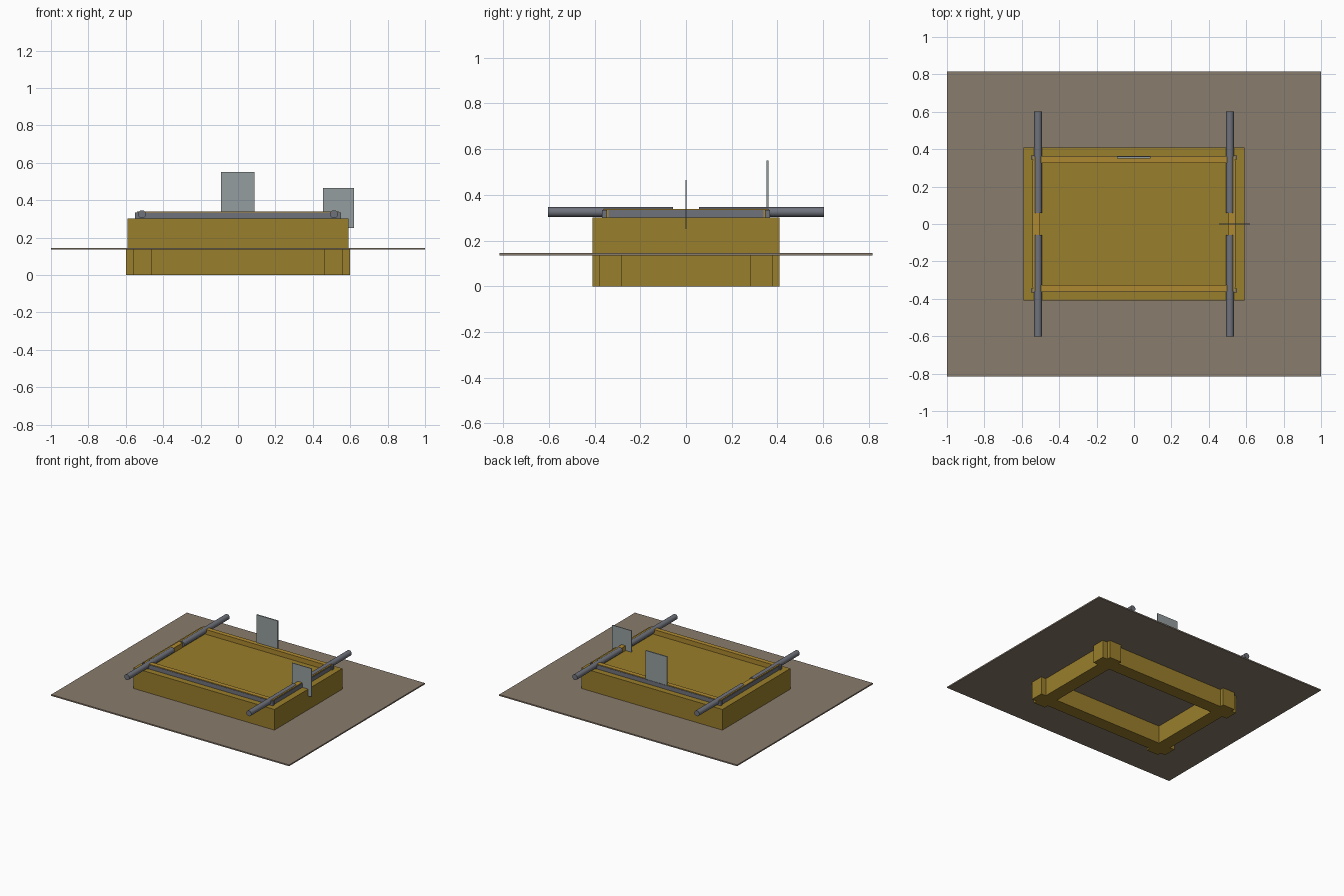
import bpy, math

if "Cube" in bpy.data.objects:
    bpy.data.objects.remove(bpy.data.objects["Cube"])


def material(name, color):
    m = bpy.data.materials.new(name)
    m.diffuse_color = (*color, 1)
    m.use_nodes = True
    m.node_tree.nodes["Principled BSDF"].inputs["Base Color"].default_value = m.diffuse_color
    return m


wood = material("wood", (0.32, 0.21, 0.025))
light_wood = material("light_wood", (0.42, 0.25, 0.03))
board = material("board", (0.25, 0.2, 0.15))
steel = material("steel", (0.16, 0.17, 0.2))
sheet = material("sheet", (0.3, 0.34, 0.35))


def box(name, x, y, z, mat):
    """Box from (min, max) pairs."""
    bpy.ops.mesh.primitive_cube_add(
        size=1, location=[(a + b) / 2 for a, b in (x, y, z)])
    ob = bpy.context.object
    ob.name = name
    ob.scale = [b - a for a, b in (x, y, z)]
    bpy.ops.object.transform_apply(location=False, rotation=False, scale=True)
    ob.data.materials.append(mat)
    return ob


def span(s, a, b):
    return tuple(sorted((s * a, s * b)))


# ground frame of crossing beams whose ends stick out at the corners
for s in (-1, 1):
    box("long_beam", (-0.6, 0.6), span(s, 0.28, 0.38), (0, 0.135), wood)
    box("short_beam", span(s, 0.46, 0.56), (-0.41, 0.41), (0, 0.135), wood)

# wide flat board and the body on top of it
box("base_board", (-1, 1), (-0.815, 0.815), (0.135, 0.145), board)
box("body", (-0.592, 0.592), (-0.408, 0.408), (0.145, 0.302), wood)

# raised rails with thin metal facing outside
for s in (-1, 1):
    box("long_rail", (-0.54, 0.54), span(s, 0.325, 0.36), (0.302, 0.338), light_wood)
    box("side_rail", span(s, 0.505, 0.54), (-0.325, 0.325), (0.302, 0.338), light_wood)
    box("long_facing", (-0.5, 0.5), span(s, 0.36, 0.363), (0.302, 0.333), steel)
    box("side_facing", span(s, 0.54, 0.543), (-0.34, 0.34), (0.302, 0.333), steel)

# corner brackets and carrying rods
for sx in (-1, 1):
    for sy in (-1, 1):
        box("bracket_front", span(sx, 0.5, 0.55), span(sy, 0.36, 0.367), (0.302, 0.333), steel)
        box("bracket_side", span(sx, 0.54, 0.55), span(sy, 0.345, 0.36), (0.302, 0.333), steel)
        bpy.ops.mesh.primitive_cylinder_add(
            vertices=24, radius=0.021, depth=0.545,
            location=(sx * 0.513, sy * 0.33, 0.325), rotation=(math.pi / 2, 0, 0))
        rod = bpy.context.object
        rod.name = "carrying_rod"
        rod.data.materials.append(steel)
        bpy.ops.object.shade_smooth_by_angle()

# upright thin sheets
box("back_sheet", (-0.092, 0.088), (0.351, 0.36), (0.332, 0.55), sheet)
box("side_sheet", (0.455, 0.62), (-0.003, 0.003), (0.25, 0.465), sheet)
